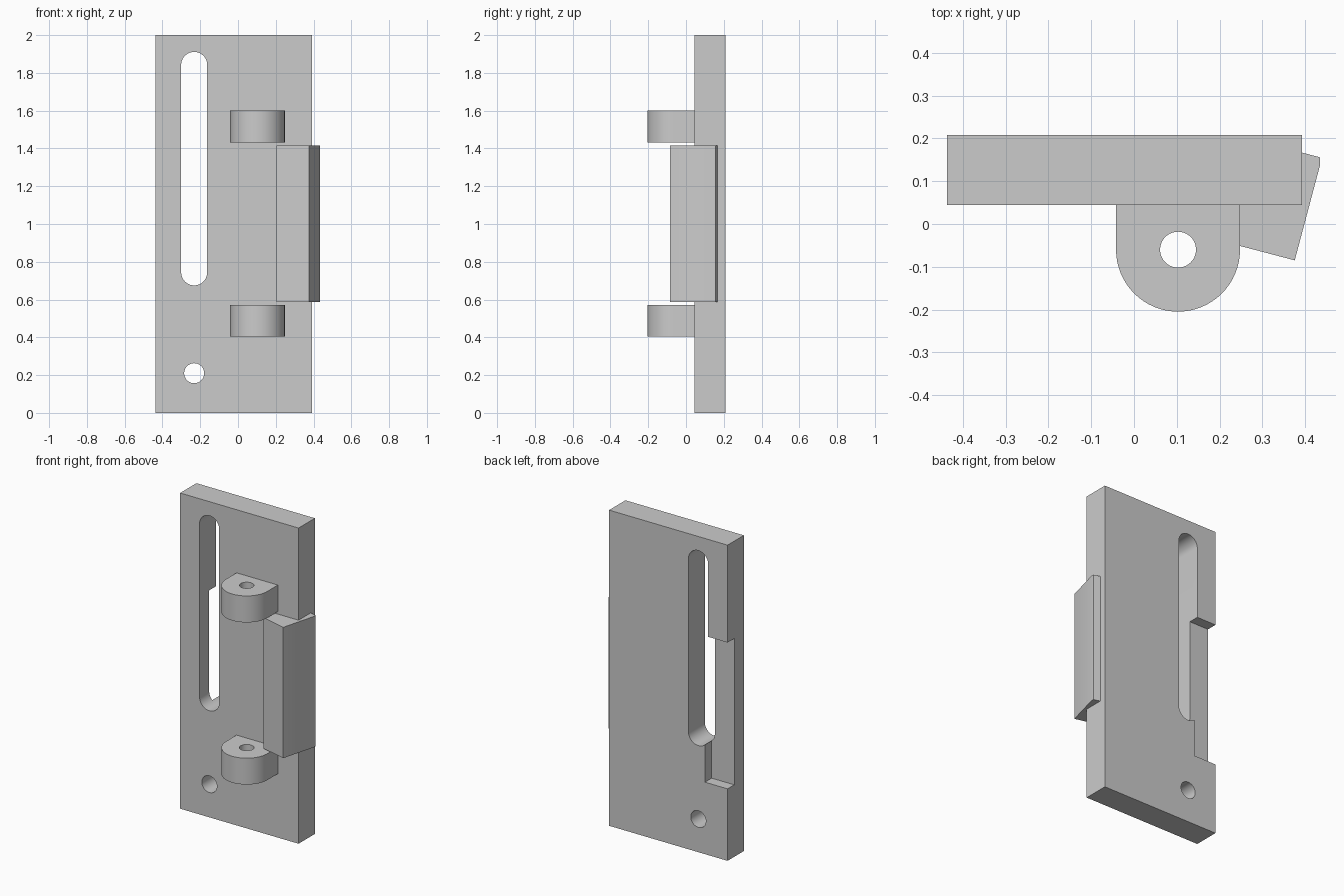
import bpy, bmesh
from math import pi, sin, cos
from mathutils import Matrix

if "Cube" in bpy.data.objects:
    bpy.data.objects.remove(bpy.data.objects["Cube"])

FRONT = Matrix.Rotation(pi / 2, 4, 'X')   # profile (x, z) extruded towards -y


def arc(cx, cy, r, a0, a1, n):
    return [(cx + r * cos(a0 + (a1 - a0) * i / n),
             cy + r * sin(a0 + (a1 - a0) * i / n)) for i in range(n + 1)]


def prism(name, profile, lo, hi, along_y=False):
    """Extrude a closed profile from lo to hi along z, or along y."""
    bm = bmesh.new()
    a, b = (-hi, -lo) if along_y else (lo, hi)
    face = bm.faces.new([bm.verts.new((x, y, a)) for x, y in profile])
    ext = bmesh.ops.extrude_face_region(bm, geom=[face])
    verts = [v for v in ext["geom"] if isinstance(v, bmesh.types.BMVert)]
    bmesh.ops.translate(bm, verts=verts, vec=(0, 0, b - a))
    if along_y:
        bm.transform(FRONT)
    bmesh.ops.recalc_face_normals(bm, faces=bm.faces)
    mesh = bpy.data.meshes.new(name)
    bm.to_mesh(mesh)
    bm.free()
    obj = bpy.data.objects.new(name, mesh)
    bpy.context.collection.objects.link(obj)
    return obj


def select(obj):
    bpy.ops.object.select_all(action='DESELECT')
    obj.select_set(True)
    bpy.context.view_layer.objects.active = obj


def cut(obj, cutter):
    select(obj)
    mod = obj.modifiers.new("cut", 'BOOLEAN')
    mod.operation, mod.solver, mod.object = 'DIFFERENCE', 'EXACT', cutter
    bpy.ops.object.modifier_apply(modifier=mod.name)
    bpy.data.objects.remove(cutter)


def rect(x0, x1, y0, y1):
    return [(x0, y0), (x1, y0), (x1, y1), (x0, y1)]


def circle(cx, cy, r, n=40):
    return arc(cx, cy, r, 0, 2 * pi, n)[:-1]


# Back plate with slot, screw hole and a shallow rear pocket on the left edge
plate = prism("back_plate", rect(-0.437, 0.393, 0.045, 0.208), 0, 2)
slot = arc(-0.232, 1.842, 0.069, 0, pi, 20) + arc(-0.232, 0.744, 0.069, pi, 2 * pi, 20)
cut(plate, prism("slot_cutter", slot, -0.1, 0.4, True))
cut(plate, prism("hole_cutter", circle(-0.232, 0.21, 0.053), -0.1, 0.4, True))
cut(plate, prism("pocket_cutter", rect(-0.6, -0.279, 0.141, 0.4), 0.456, 1.383))
parts = [plate]

# Pair of round-nosed lugs with pin holes
lug = [(0.248, 0.045)] + arc(0.103, -0.06, 0.145, 0, -pi, 32) + [(-0.042, 0.045)]
for name, z0, z1 in (("lower_lug", 0.405, 0.572), ("upper_lug", 1.432, 1.6)):
    obj = prism(name, lug, z0, z1)
    cut(obj, prism("pin_cutter", circle(0.103, -0.06, 0.042), z0 - 0.1, z1 + 0.1))
    parts.append(obj)

# Angled block between the lugs, wrapping the right edge of the plate
parts.append(prism("angled_block", [
    (0.205, -0.04), (0.376, -0.085), (0.435, 0.137), (0.435, 0.156),
    (0.393, 0.167), (0.393, 0.045), (0.228, 0.045)], 0.587, 1.416))

for obj in parts:
    select(obj)
    bpy.ops.object.shade_smooth_by_angle(angle=pi / 6)
